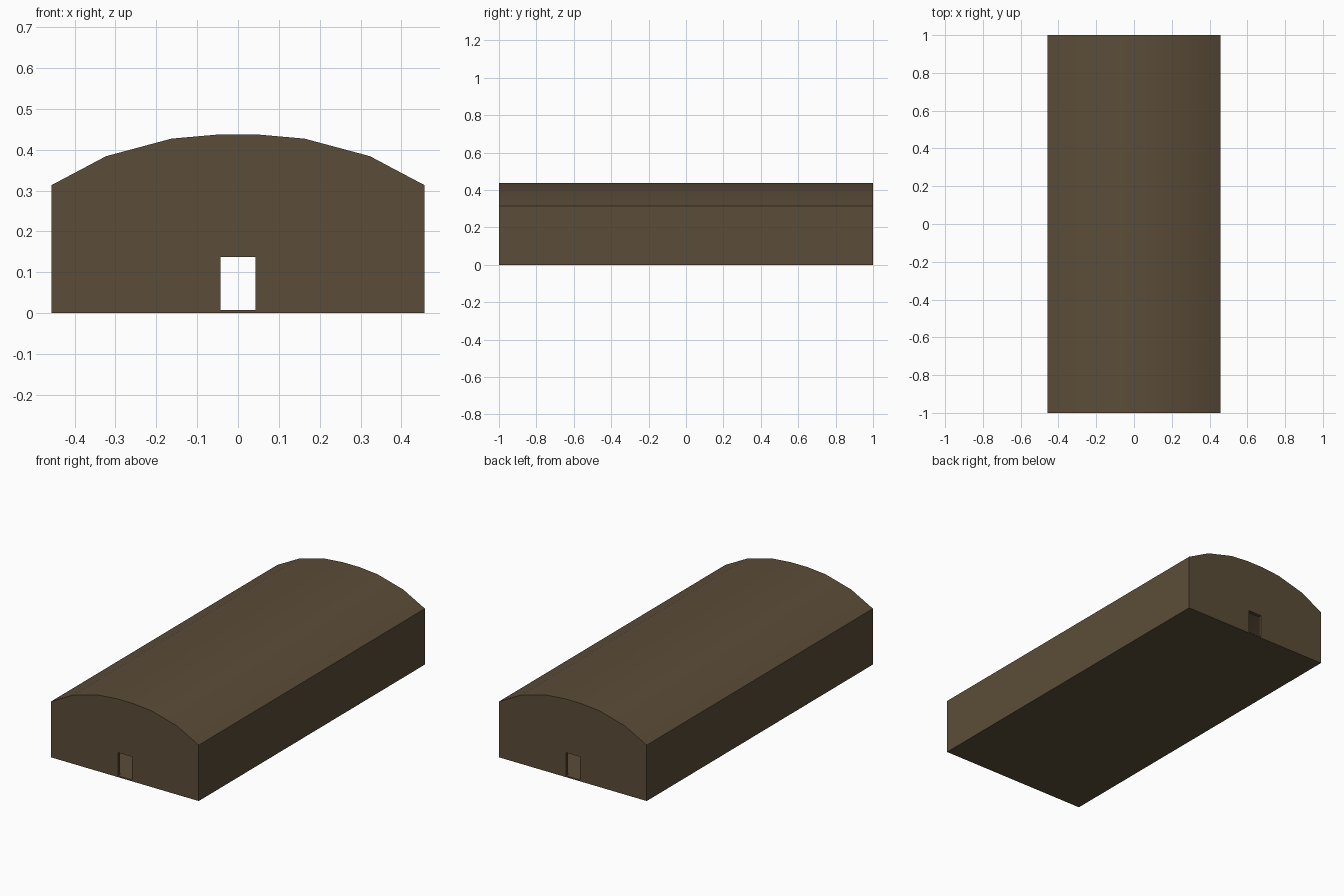
import bpy, bmesh, math

if "Cube" in bpy.data.objects:
    bpy.data.objects.remove(bpy.data.objects["Cube"])

HALF_ROOF = [(0.457, 0.313), (0.323, 0.384), (0.163, 0.427), (0.05, 0.437)]
WALL = 0.02

brown = bpy.data.materials.new("brown")
brown.diffuse_color = (0.105, 0.073, 0.040, 1)
brown.use_nodes = True
brown.node_tree.nodes["Principled BSDF"].inputs["Base Color"].default_value = brown.diffuse_color


def prism(name, profile, y0, y1):
    """Extrude an x-z outline along y."""
    bm = bmesh.new()
    face = bm.faces.new([bm.verts.new((x, y0, z)) for x, z in profile])
    ext = bmesh.ops.extrude_face_region(bm, geom=[face])
    moved = [v for v in ext["geom"] if isinstance(v, bmesh.types.BMVert)]
    bmesh.ops.translate(bm, verts=moved, vec=(0, y1 - y0, 0))
    bmesh.ops.recalc_face_normals(bm, faces=bm.faces)
    mesh = bpy.data.meshes.new(name)
    bm.to_mesh(mesh)
    bm.free()
    mesh.materials.append(brown)
    obj = bpy.data.objects.new(name, mesh)
    bpy.context.collection.objects.link(obj)
    return obj


def hall_outline(inset, base):
    s = (0.457 - inset) / 0.457
    half = [(0.457 * s, base)] + [(x * s, z - inset) for x, z in HALF_ROOF]
    return half + [(-x, z) for x, z in reversed(half)]


# Arched hall, hollow inside
hall = prism("arched_hall", hall_outline(0, 0), -1, 1)
interior = prism("interior_cutter", hall_outline(WALL, 0.006), -1 + WALL, 1 - WALL)

# Doorways through both end walls
doorway = prism("doorway_cutter",
                [(-0.043, 0.007), (0.043, 0.007), (0.043, 0.137), (-0.043, 0.137)], -1.1, 1.1)

bpy.context.view_layer.objects.active = hall
hall.select_set(True)
for cutter in (interior, doorway):
    mod = hall.modifiers.new("cut", "BOOLEAN")
    mod.operation = "DIFFERENCE"
    mod.solver = "EXACT"
    mod.object = cutter
    bpy.ops.object.modifier_apply(modifier=mod.name)
    bpy.data.objects.remove(cutter)

# Smooth roof, crisp corners
bpy.ops.object.shade_smooth_by_angle(angle=math.radians(30))
